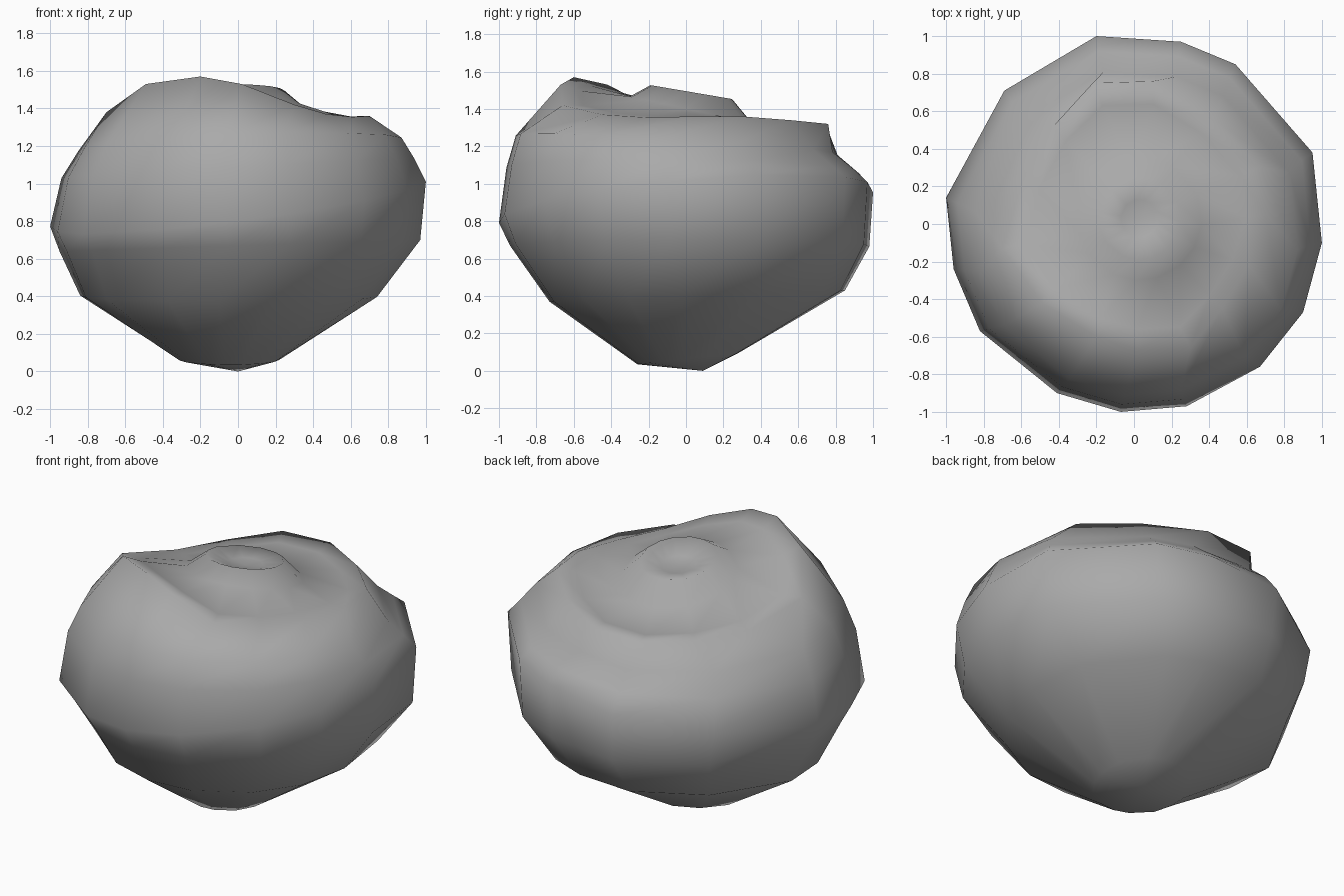
import bpy
import bmesh
from mathutils import Vector

cube = bpy.data.objects.get("Cube")
if cube:
    bpy.data.objects.remove(cube)

grey = bpy.data.materials.new("stone grey")
grey.use_nodes = True
color = (0.4, 0.4, 0.4, 1)
grey.diffuse_color = color
grey.node_tree.nodes["Principled BSDF"].inputs["Base Color"].default_value = color

# Widest outline of the body, seen from above
OUTLINE = [(1, -.1), (.95, .38), (.54, .85), (.25, .97), (-.2, 1), (-.69, .71), (-1, .14),
           (-.96, -.24), (-.82, -.57), (-.41, -.9), (-.07, -1), (.28, -.97), (.67, -.76), (.9, -.47)]

# Uneven rim, high at the front and low at the back
RIM = [(.7, .05, 1.36), (.67, .3, 1.36), (.42, .56, 1.34), (.1, .76, 1.32), (-.22, .75, 1.31),
       (-.43, .52, 1.29), (-.59, .24, 1.29), (-.7, -.13, 1.38), (-.49, -.42, 1.53),
       (-.2, -.6, 1.57), (.02, -.67, 1.53), (.3, -.66, 1.42), (.47, -.45, 1.37), (.61, -.22, 1.355)]


def body_ring(scale, offset_x, offset_y, height, tilt_x, tilt_y):
    """Scaled copy of the outline on a tilted plane."""
    return [Vector((x * scale + offset_x, y * scale + offset_y,
                    height + tilt_x * x + tilt_y * y)) for x, y in OUTLINE]


def knob_ring(radius, height, tilt_y):
    """Ring around the crown, at the angles of the outline."""
    ring = []
    for x, y in OUTLINE:
        d = Vector((x, y)).normalized() * radius
        ring.append(Vector((d.x + .03, d.y + .03, height + tilt_y * d.y)))
    return ring


rim = [Vector(p) for p in RIM]
valley = knob_ring(.33, 1.395, -.22)
dish = [r.lerp(v, .3) - Vector((0, 0, .015)) for r, v in zip(rim, valley)]

rings = [
    body_ring(.27, -.05, .01, .065, 0, .03),    # underside
    body_ring(.79, -.05, .06, .4, 0, .03),
    body_ring(.96, .01, .02, .67, .03, 0),
    body_ring(1, 0, 0, .89, .13, .09),          # widest part
    body_ring(.94, 0, -.02, 1.08, .05, -.01),
    body_ring(.86, .01, -.05, 1.21, .03, -.05),  # shoulder
    rim,
    dish,
    valley,
    knob_ring(.22, 1.49, -.17),                 # crest of the crown
    knob_ring(.1, 1.45, -.1),                   # dimple
]

# Skin the rings and close both ends
bm = bmesh.new()
loops = [[bm.verts.new(p) for p in ring] for ring in rings]
count = len(OUTLINE)
for low, high in zip(loops, loops[1:]):
    for i in range(count):
        j = (i + 1) % count
        bm.faces.new((low[i], low[j], high[j], high[i]))
base = bm.verts.new((0, .09, 0))
dimple = bm.verts.new((.03, .03, 1.44))
for i in range(count):
    j = (i + 1) % count
    bm.faces.new((base, loops[0][j], loops[0][i]))
    bm.faces.new((dimple, loops[-1][i], loops[-1][j]))
bmesh.ops.recalc_face_normals(bm, faces=bm.faces)
for face in bm.faces:
    face.smooth = True

mesh = bpy.data.meshes.new("bulb_body")
bm.to_mesh(mesh)
bm.free()
mesh.materials.append(grey)
body = bpy.data.objects.new("bulb_body", mesh)
bpy.context.collection.objects.link(body)
